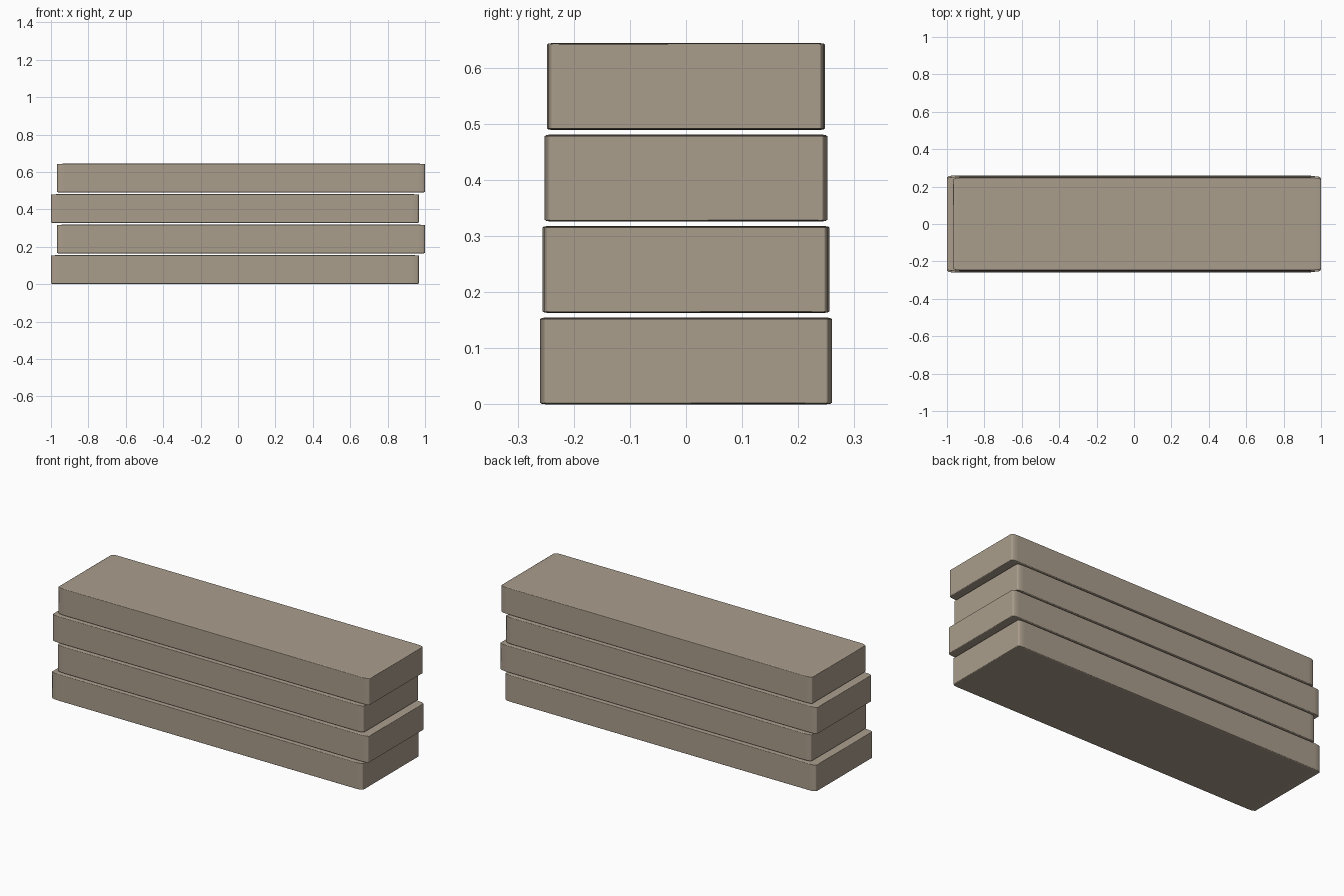
import bpy

default_cube = bpy.data.objects.get("Cube")
if default_cube:
    bpy.data.objects.remove(default_cube, do_unlink=True)

# Single weathered stone colour
stone = bpy.data.materials.new("warm_grey_stone")
stone.use_nodes = True
colour = (0.40, 0.337, 0.262, 1.0)
stone.diffuse_color = colour
stone.node_tree.nodes["Principled BSDF"].inputs["Base Color"].default_value = colour

LENGTH, HEIGHT, GAP = 1.967, 0.155, 0.008
BASE_WIDTH, WIDTH_STEP = 0.52, 0.008


def add_slab(name, level):
    """One rounded slab, shifted alternately left and right up the stack."""
    shift = (1 - LENGTH / 2) * (1 if level % 2 else -1)
    z = HEIGHT / 2 + level * (HEIGHT + GAP)
    bpy.ops.mesh.primitive_cube_add(size=1, location=(shift, 0, z))
    slab = bpy.context.object
    slab.name = name
    slab.data.materials.append(stone)
    # The rounding stretches with the slab, so it is longest along x
    slab.scale = (LENGTH, BASE_WIDTH - level * WIDTH_STEP, HEIGHT)
    bpy.ops.object.shade_smooth()
    bevel = slab.modifiers.new("rounded_edges", 'BEVEL')
    bevel.width = 0.02
    bevel.segments = 2
    bevel.harden_normals = True


# Stack from the ground up
for level, name in enumerate(("bottom_slab", "lower_slab", "upper_slab", "top_slab")):
    add_slab(name, level)
